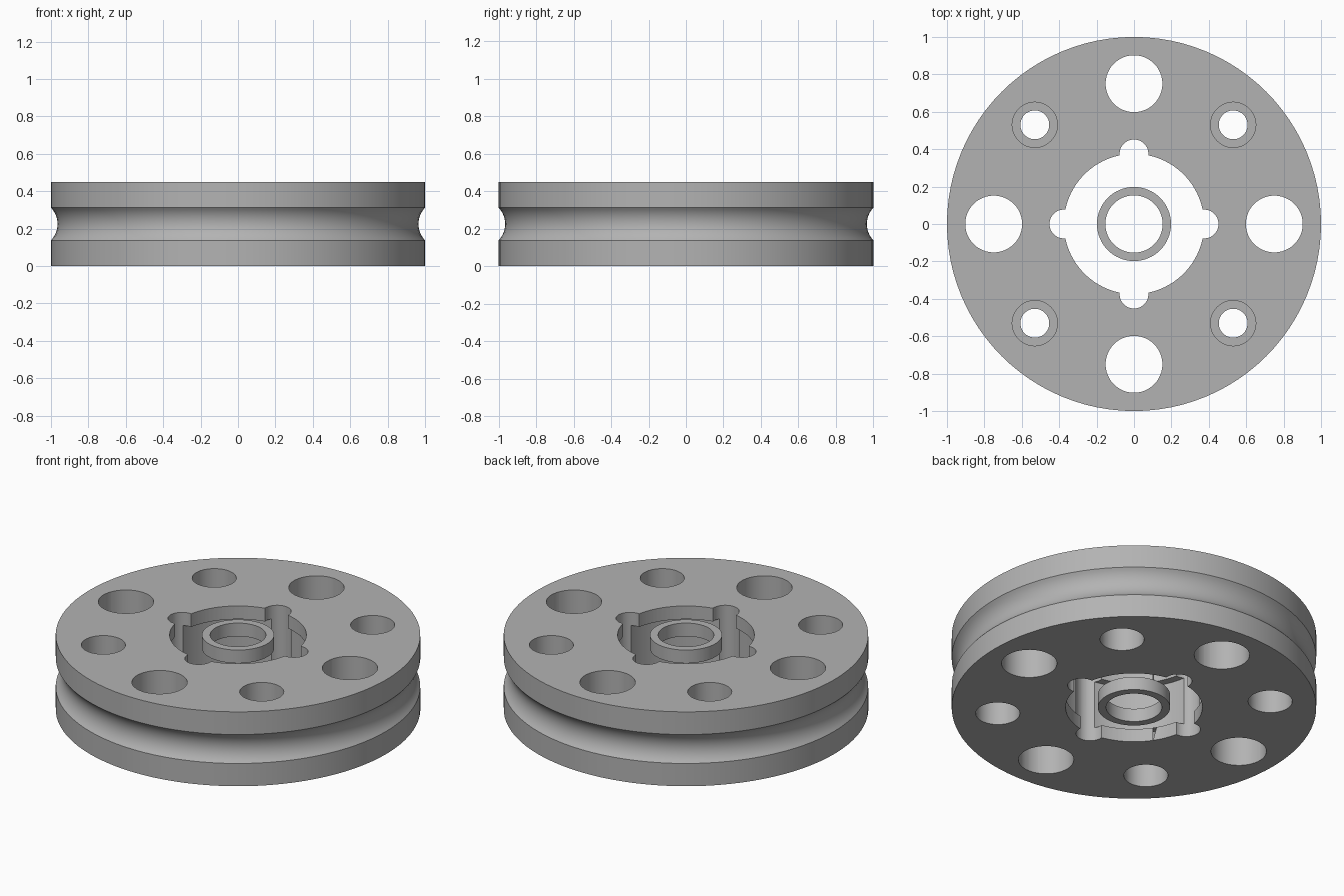
import bpy, bmesh, math
from mathutils import Vector

if "Cube" in bpy.data.objects:
    bpy.data.objects.remove(bpy.data.objects["Cube"], do_unlink=True)

HEIGHT = 0.45
LIP = 0.08        # thickness of the retaining lips and rings
WEB = 0.14        # counterbore depth

grey = bpy.data.materials.new("plain grey")
grey.use_nodes = True
colour = (0.45, 0.45, 0.45, 1)
grey.diffuse_color = colour
grey.node_tree.nodes["Principled BSDF"].inputs["Base Color"].default_value = colour


def lathe(name, profile, steps=96, closed=False):
    """Revolve a (radius, z) profile about z; open profiles start and end on the axis."""
    bm = bmesh.new()
    verts = [bm.verts.new((r, 0, z)) for r, z in profile]
    edges = [bm.edges.new(pair) for pair in zip(verts, verts[1:])]
    if closed:
        edges.append(bm.edges.new((verts[-1], verts[0])))
    bmesh.ops.spin(bm, geom=verts + edges, cent=(0, 0, 0), axis=(0, 0, 1),
                   angle=math.tau, steps=steps, use_merge=True)
    bmesh.ops.remove_doubles(bm, verts=bm.verts, dist=1e-5)
    bmesh.ops.recalc_face_normals(bm, faces=bm.faces)
    mesh = bpy.data.meshes.new(name)
    bm.to_mesh(mesh)
    bm.free()
    mesh.materials.append(grey)
    obj = bpy.data.objects.new(name, mesh)
    bpy.context.collection.objects.link(obj)
    return obj


def activate(obj):
    bpy.ops.object.select_all(action="DESELECT")
    obj.select_set(True)
    bpy.context.view_layer.objects.active = obj


def drill(body, radius, low, high, distance=0.0, angle=0.0, steps=48):
    """Cut an upright round hole at a polar position."""
    cutter = lathe("cutter", [(0, low), (radius, low), (radius, high), (0, high)], steps)
    cutter.hide_render = True
    cutter.location = Vector((distance * math.cos(angle), distance * math.sin(angle), 0))
    bpy.context.view_layer.update()
    activate(body)
    mod = body.modifiers.new("hole", "BOOLEAN")
    mod.object = cutter
    mod.operation = "DIFFERENCE"
    mod.solver = "EXACT"
    bpy.ops.object.modifier_apply(modifier=mod.name)
    bpy.data.objects.remove(cutter, do_unlink=True)


def smooth(obj):
    activate(obj)
    bpy.ops.object.shade_smooth_by_angle(angle=math.radians(25))


# Wheel body with a rounded groove around the rim
half, depth = 0.0875, 0.035
arc_radius = (half ** 2 + depth ** 2) / (2 * depth)
span = math.asin(half / arc_radius)
middle = HEIGHT / 2
groove = []
for i in range(13):
    a = span * (i / 6 - 1)
    groove.append((1 - depth + arc_radius * (1 - math.cos(a)),
                   middle + arc_radius * math.sin(a)))
wheel = lathe("grooved_wheel", [(0, 0), (1, 0)] + groove + [(1, HEIGHT), (0, HEIGHT)])

# Centre opening, with a wider cavity between two lips
drill(wheel, 0.375, -0.1, HEIGHT + 0.1, steps=96)
drill(wheel, 0.42, LIP, HEIGHT - LIP, steps=96)

for i in range(4):
    straight = i * math.pi / 2
    diagonal = straight + math.pi / 4
    # Notches and large holes
    drill(wheel, 0.077, -0.1, HEIGHT + 0.1, 0.375, straight)
    drill(wheel, 0.152, -0.1, HEIGHT + 0.1, 0.75, straight)
    # Bolt holes, counterbored from both sides
    drill(wheel, 0.077, -0.1, HEIGHT + 0.1, 0.75, diagonal)
    drill(wheel, 0.121, -0.1, WEB, 0.75, diagonal)
    drill(wheel, 0.121, HEIGHT - WEB, HEIGHT + 0.1, 0.75, diagonal)
smooth(wheel)

# Hub rings level with the two faces
for name, z in (("lower_hub_ring", 0), ("upper_hub_ring", HEIGHT - LIP)):
    ring = lathe(name, [(0.153, z), (0.198, z), (0.198, z + LIP), (0.153, z + LIP)],
                 steps=64, closed=True)
    smooth(ring)
